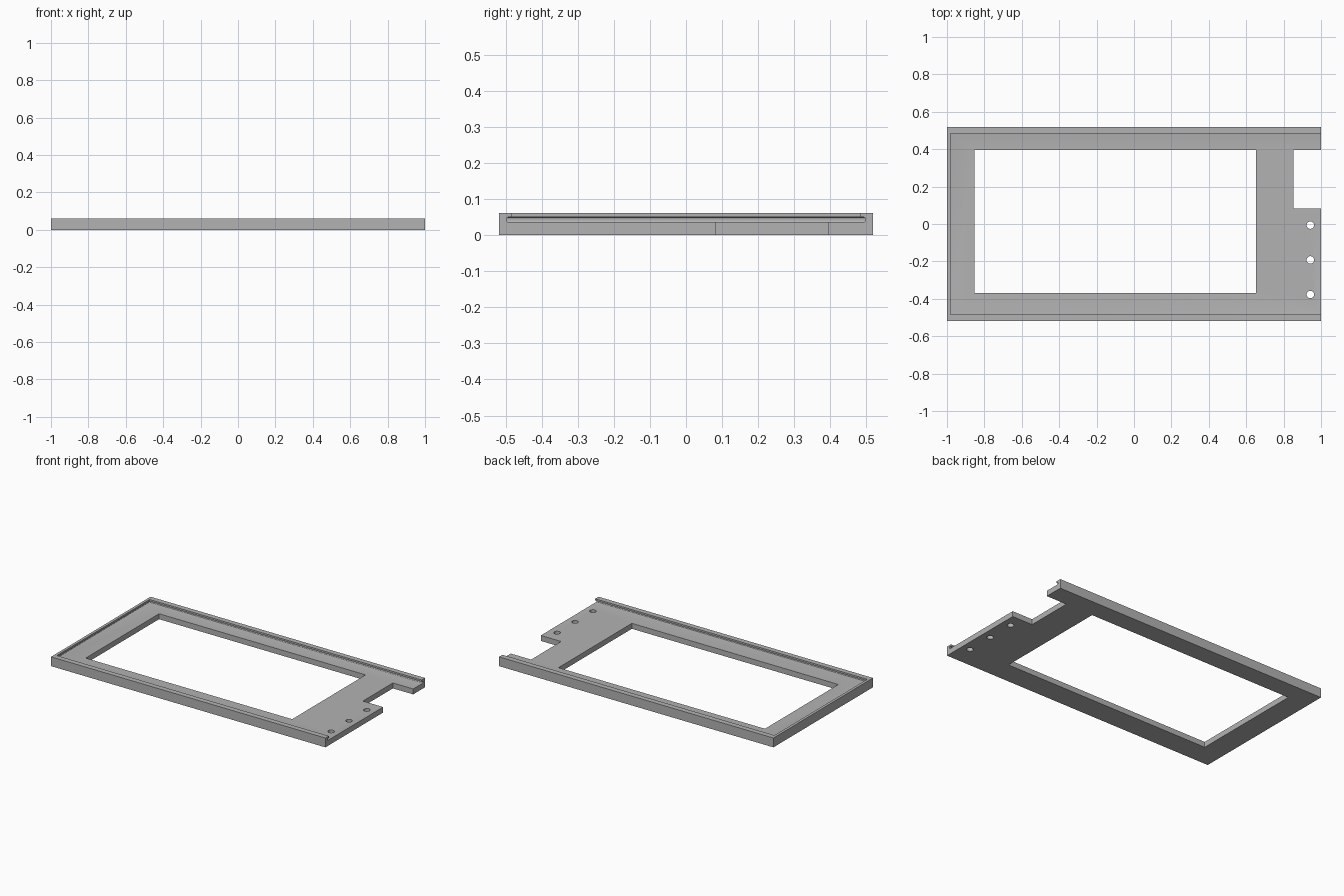
import bpy, bmesh

if "Cube" in bpy.data.objects:
    bpy.data.objects.remove(bpy.data.objects["Cube"])

FLOOR, SLOT_TOP, TOP = 0.036, 0.05, 0.0615

grey = bpy.data.materials.new("plain grey")
grey.diffuse_color = (0.45, 0.45, 0.45, 1)
grey.use_nodes = True
grey.node_tree.nodes["Principled BSDF"].inputs["Base Color"].default_value = grey.diffuse_color


def add_object(name, bm):
    mesh = bpy.data.meshes.new(name)
    bm.to_mesh(mesh)
    bm.free()
    ob = bpy.data.objects.new(name, mesh)
    bpy.context.scene.collection.objects.link(ob)
    ob.data.materials.append(grey)
    return ob


def box(name, x, y, z, round_edges=0):
    bm = bmesh.new()
    bmesh.ops.create_cube(bm, size=1)
    for v in bm.verts:
        for i, (lo, hi) in enumerate((x, y, z)):
            v.co[i] = lo if v.co[i] < 0 else hi
    if round_edges:
        # round only the horizontal edges of the slot
        edges = [e for e in bm.edges
                 if abs(e.verts[0].co.z - e.verts[1].co.z) < 1e-5]
        bmesh.ops.bevel(bm, geom=edges, offset=round_edges, segments=4,
                        profile=0.5, affect='EDGES')
    return add_object(name, bm)


def pin(name, x, y, r):
    bm = bmesh.new()
    bmesh.ops.create_cone(bm, cap_ends=True, segments=32,
                          radius1=r, radius2=r, depth=0.3)
    bmesh.ops.translate(bm, verts=bm.verts, vec=(x, y, 0))
    return add_object(name, bm)


# Solid block that becomes the tray frame
frame = box("tray_frame", (-1, 1), (-0.518, 0.518), (0, TOP))

cutters = [
    # grooved slot under the lip, open at the right end
    box("slot_cutter", (-0.994, 1.1), (-0.497, 0.497), (FLOOR, SLOT_TOP), 0.005),
    # opening between the lips
    box("lip_cutter", (-0.982, 1.2), (-0.483, 0.483), (0.043, 0.2)),
    # large window and the notch in the right edge
    box("window_cutter", (-0.852, 0.653), (-0.369, 0.395), (-0.1, 0.3)),
    box("notch_cutter", (0.852, 1.3), (0.083, 0.395), (-0.1, FLOOR + 0.004)),
]
# Row of screw holes
for i, y in enumerate((-0.006, -0.192, -0.377)):
    cutters.append(pin("hole_cutter_%d" % i, 0.943, y, 0.02))

for c in cutters:
    c.hide_render = True
    c.hide_viewport = True
    mod = frame.modifiers.new(c.name, 'BOOLEAN')
    mod.operation = 'DIFFERENCE'
    mod.solver = 'EXACT'
    mod.object = c

# Bake the cuts, then remove the helpers
bpy.context.view_layer.update()
deps = bpy.context.evaluated_depsgraph_get()
result = bpy.data.meshes.new_from_object(frame.evaluated_get(deps))
frame.modifiers.clear()
frame.data = result
for c in cutters:
    bpy.data.objects.remove(c)

bpy.context.view_layer.objects.active = frame
frame.select_set(True)
bpy.ops.object.shade_smooth_by_angle()
